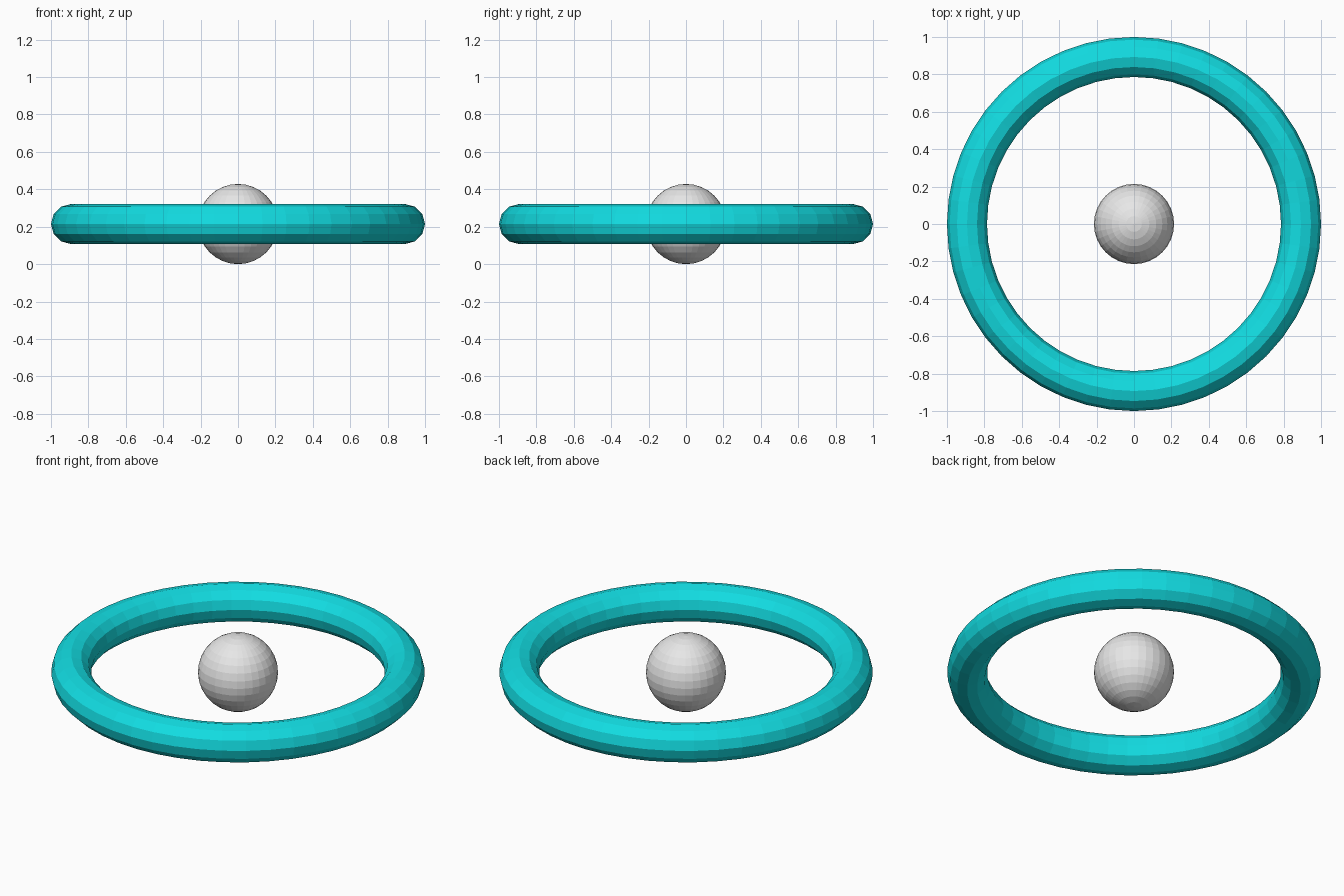
import bpy

if "Cube" in bpy.data.objects:
    bpy.data.objects.remove(bpy.data.objects["Cube"])

RING_RADIUS = 0.893
TUBE_RADIUS = 0.107
BALL_RADIUS = 0.2143


def finish(name, color_name, color):
    """Name the active object and give it one flat colour."""
    obj = bpy.context.object
    obj.name = name
    mat = bpy.data.materials.new(color_name)
    mat.diffuse_color = (*color, 1)
    mat.use_nodes = True
    mat.node_tree.nodes["Principled BSDF"].inputs["Base Color"].default_value = mat.diffuse_color
    obj.data.materials.append(mat)


# Flat-faceted ring lying level around the ball
bpy.ops.mesh.primitive_torus_add(
    major_segments=48, minor_segments=12,
    major_radius=RING_RADIUS, minor_radius=TUBE_RADIUS,
    location=(0, 0, BALL_RADIUS))
finish("ring", "turquoise", (0.006, 0.72, 0.76))

# Ball floating at the centre of the ring
bpy.ops.mesh.primitive_uv_sphere_add(
    segments=32, ring_count=16, radius=BALL_RADIUS,
    location=(0, 0, BALL_RADIUS))
finish("centre_ball", "light grey", (0.8, 0.8, 0.8))
